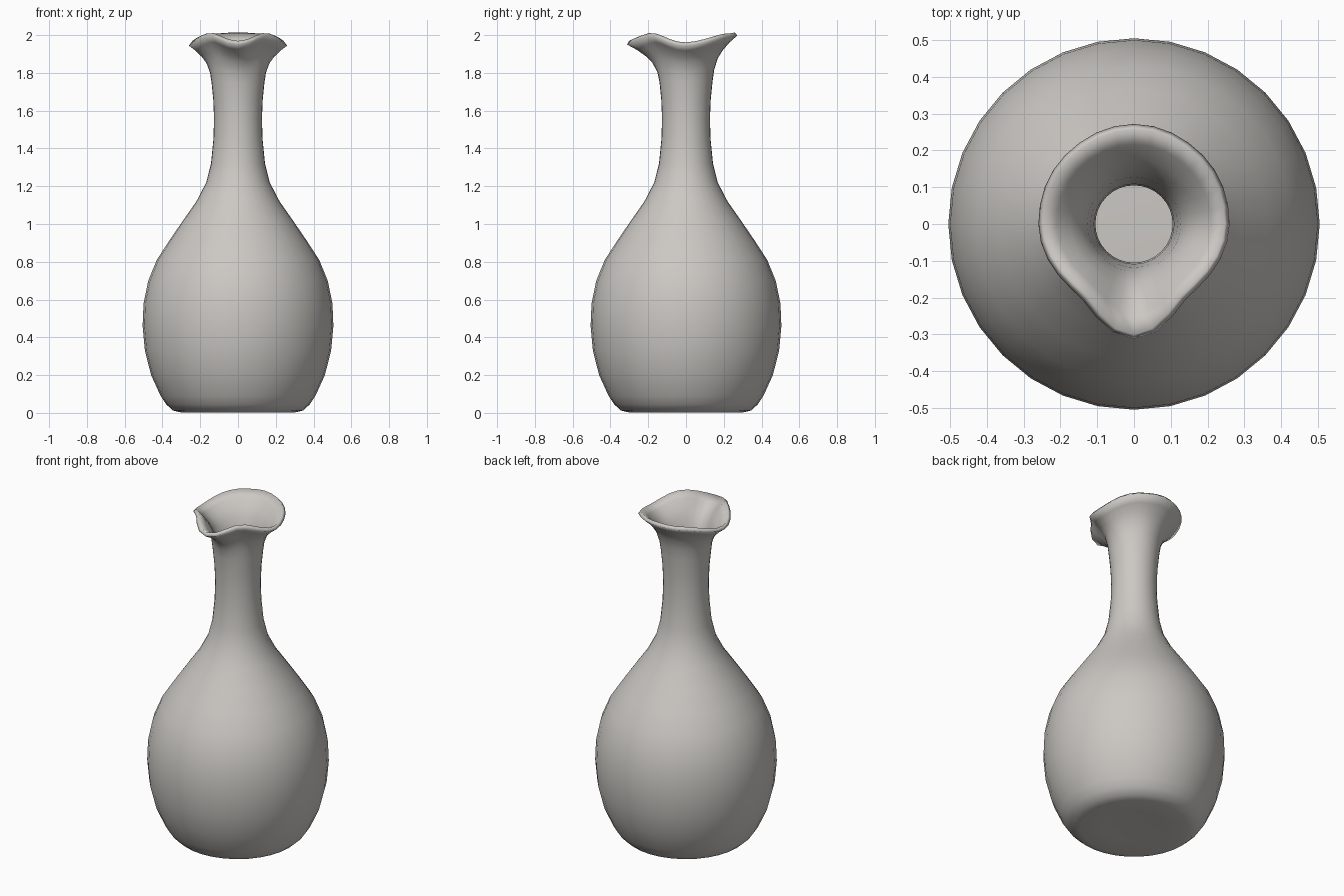
import bpy, bmesh, math

cube = bpy.data.objects.get("Cube")
if cube:
    bpy.data.objects.remove(cube, do_unlink=True)

SEGMENTS = 32

# Outer wall: (radius, height) from the foot up to the neck
BODY = [(0.18, 0.008), (0.30, 0.002), (0.345, 0.013), (0.38, 0.045), (0.41, 0.09),
        (0.46, 0.20), (0.493, 0.33), (0.505, 0.46), (0.50, 0.58), (0.475, 0.70),
        (0.43, 0.81), (0.365, 0.91), (0.29, 1.02), (0.22, 1.12), (0.168, 1.22),
        (0.143, 1.32), (0.13, 1.45), (0.127, 1.56), (0.131, 1.66), (0.14, 1.75)]
# Flare of the lip: (share of the way out, share of the way up) to the rim
FLARE = [(0.07, 0.27), (0.22, 0.52), (0.42, 0.69), (0.70, 0.86), (1.0, 1.0)]
# Rim by angle from the spout: (degrees, value)
RIM_RADIUS = [(0, 0.312), (40, 0.245), (90, 0.26), (135, 0.265), (180, 0.272)]
RIM_HEIGHT = [(0, 1.95), (38, 1.997), (88, 1.944), (150, 1.992), (180, 1.998)]


def ease(keys, x):
    """Smooth interpolation between neighbouring keys."""
    for (x0, v0), (x1, v1) in zip(keys, keys[1:]):
        if x <= x1:
            t = (x - x0) / (x1 - x0)
            return v0 + (v1 - v0) * t * t * (3 - 2 * t)
    return keys[-1][1]


def ring(bm, shape):
    """Ring of vertices; shape gives radius and height by angle from the spout."""
    verts = []
    for i in range(SEGMENTS):
        turn = 360 * i / SEGMENTS
        r, z = shape(min(turn, 360 - turn))
        a = math.radians(turn - 90)
        verts.append(bm.verts.new((r * math.cos(a), r * math.sin(a), z)))
    return verts


def lip(out, up):
    r0, z0 = BODY[-1]
    return lambda d: (r0 + (ease(RIM_RADIUS, d) - r0) * out,
                      z0 + (ease(RIM_HEIGHT, d) - z0) * up)


# Glaze
clay = bpy.data.materials.new("warm_grey_clay")
clay.use_nodes = True
colour = (0.60, 0.58, 0.55, 1)
clay.diffuse_color = colour
clay.node_tree.nodes["Principled BSDF"].inputs["Base Color"].default_value = colour

# Turned body, neck and pinched lip as one skin
bm = bmesh.new()
rings = [ring(bm, lambda d, p=p: p) for p in BODY]
rings += [ring(bm, lip(*f)) for f in FLARE]
for low, high in zip(rings, rings[1:]):
    for i in range(SEGMENTS):
        j = (i + 1) % SEGMENTS
        bm.faces.new((low[i], low[j], high[j], high[i]))
bm.faces.new(rings[0][::-1])

mesh = bpy.data.meshes.new("vase")
bm.to_mesh(mesh)
bm.free()
mesh.materials.append(clay)
vase = bpy.data.objects.new("vase", mesh)
bpy.context.collection.objects.link(vase)

# Wall thickness, inwards
wall = vase.modifiers.new("wall", 'SOLIDIFY')
wall.thickness = 0.022
wall.offset = -1

bpy.context.view_layer.objects.active = vase
vase.select_set(True)
bpy.ops.object.shade_smooth_by_angle(angle=math.radians(50))
